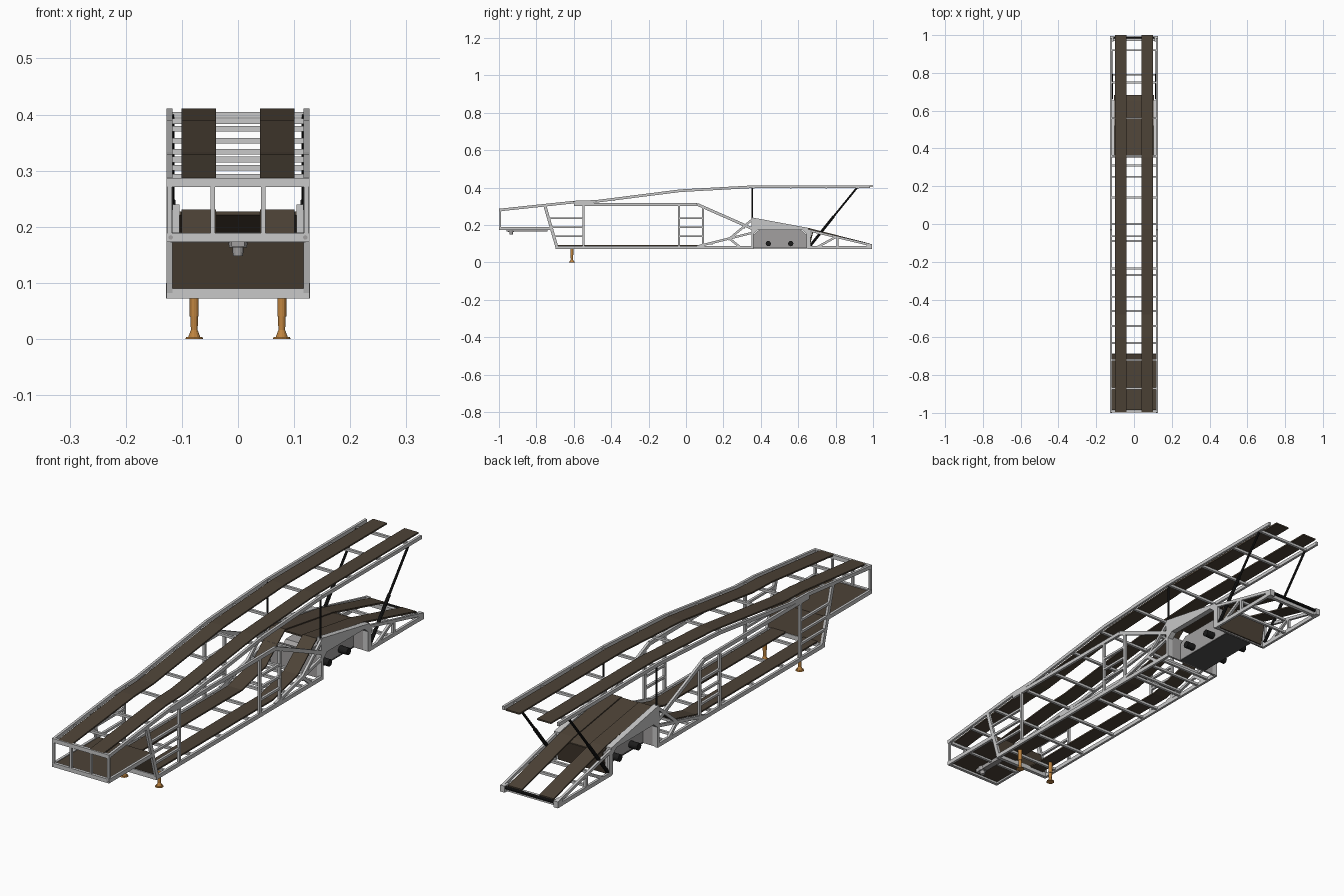
import bpy, bmesh, math
from mathutils import Vector, Matrix


def mat(name, rgb):
    m = bpy.data.materials.new(name)
    m.diffuse_color = (*rgb, 1)
    return m


STEEL = mat("light_grey_steel", (0.58, 0.58, 0.58))
GREY = mat("mid_grey", (0.36, 0.35, 0.35))
DARK = mat("dark_grey", (0.08, 0.08, 0.08))
BLACK = mat("black", (0.012, 0.012, 0.012))
BROWN = mat("deck_brown", (0.075, 0.056, 0.038))
ORANGE = mat("leg_orange", (0.52, 0.23, 0.05))


def finish(name, bm, m):
    bmesh.ops.recalc_face_normals(bm, faces=bm.faces)
    me = bpy.data.meshes.new(name)
    bm.to_mesh(me)
    bm.free()
    me.materials.append(m)
    ob = bpy.data.objects.new(name, me)
    bpy.context.collection.objects.link(ob)
    return ob


def beams(name, segs, m, w=0.01, h=0.012):
    """Square tubes between pairs of points, joined in one object."""
    bm = bmesh.new()
    for a, b in segs:
        a, b = Vector(a), Vector(b)
        d = (b - a).normalized()
        side = Vector((1, 0, 0)) if abs(d.x) < 0.9 else Vector((0, 1, 0))
        up = d.cross(side).normalized()
        M = Matrix((side * w, d * (b - a).length, up * h)).transposed().to_4x4()
        M.translation = (a + b) / 2
        bmesh.ops.create_cube(bm, size=1, matrix=M)
    return finish(name, bm, m)


def side_beams(name, segs, m=STEEL, w=0.01, h=0.012, x=0.122):
    """Tubes given as (y, z) pairs, repeated on both sides."""
    return beams(name, [((s * x, *a), (s * x, *b)) for s in (-1, 1) for a, b in segs], m, w, h)


def path(pts):
    return list(zip(pts, pts[1:]))


def cross(name, yz, m=STEEL, w=0.01, h=0.01, x=0.12):
    return beams(name, [((-x, y, z), (x, y, z)) for y, z in yz], m, w, h)


def prism(name, prof, spans, m):
    """(y, z) outline extruded over each x span."""
    bm = bmesh.new()
    for x0, x1 in spans:
        f = bm.faces.new([bm.verts.new((x0, y, z)) for y, z in prof])
        r = bmesh.ops.extrude_face_region(bm, geom=[f])
        bmesh.ops.translate(bm, vec=(x1 - x0, 0, 0),
                            verts=[v for v in r["geom"] if isinstance(v, bmesh.types.BMVert)])
    return finish(name, bm, m)


def ribbon(name, pts, spans, m=BROWN, t=0.006):
    """Thin deck that follows a (y, z) path."""
    return prism(name, pts + [(y, z - t) for y, z in reversed(pts)], spans, m)


def cyls(name, items, m, n=16):
    """Cones or cylinders: (start, end, radius at start, radius at end)."""
    bm = bmesh.new()
    for a, b, r0, r1 in items:
        a, b = Vector(a), Vector(b)
        M = (b - a).to_track_quat('Z', 'Y').to_matrix().to_4x4()
        M.translation = (a + b) / 2
        bmesh.ops.create_cone(bm, cap_ends=True, segments=n, radius1=r0, radius2=r1,
                              depth=(b - a).length, matrix=M)
    return finish(name, bm, m)


TRACKS = [(-0.101, -0.039), (0.039, 0.101)]

# upper deck: side rails, wheel tracks and cross bars
UP = [(-0.995, 0.28), (-0.6, 0.322), (-0.48, 0.326), (-0.03, 0.383), (0.353, 0.404), (0.985, 0.404)]


def up_z(y):
    for (a, za), (b, zb) in path(UP):
        if y <= b:
            return za + (zb - za) * (y - a) / (b - a)
    return UP[-1][1]


side_beams("upper_rail", path(UP), h=0.014)
ribbon("upper_track", [(y, z + 0.007) for y, z in UP[:-1]] + [(1.0, 0.411)], TRACKS)
cross("upper_cross_bar", [(y, up_z(y) - 0.004) for y in
      (-0.87, -0.72, -0.54, -0.385, -0.235, -0.065, 0.14, 0.36, 0.56, 0.75, 0.92)])

# main side frame
side_beams("middle_rail", path([(-0.6, 0.31), (0.06, 0.31), (0.355, 0.18)]), h=0.015)
side_beams("bottom_rail", [((-0.695, 0.08), (0.36, 0.08)), ((0.65, 0.08), (0.99, 0.08))], h=0.016)
side_beams("front_slanted_post", [((-0.755, 0.305), (-0.69, 0.08))], h=0.016)
side_beams("side_post", [((-0.548, 0.08), (-0.548, 0.315)), ((-0.038, 0.08), (-0.038, 0.31)),
                         ((0.09, 0.08), (0.09, 0.298))], h=0.011)
rungs = []
for z in (0.235, 0.187, 0.14):
    rungs += [((-0.69 - (z - 0.08) * 0.29, z), (-0.548, z)), ((-0.038, z), (0.09, z))]
side_beams("side_ladder_rung", rungs, h=0.009)

# truss around the wheel hump and the tail
side_beams("hump_truss", [((0.06, 0.085), (0.355, 0.158)), ((0.225, 0.12), (0.358, 0.232)),
                          ((0.235, 0.125), (0.29, 0.08)), ((0.355, 0.08), (0.355, 0.235))])
side_beams("tail_truss", [((0.65, 0.172), (0.99, 0.092)), ((0.81, 0.08), (0.81, 0.135)),
                          ((0.66, 0.08), (0.66, 0.17)), ((0.7, 0.08), (0.8, 0.135))])
prism("wheel_side_plate", [(0.352, 0.24), (0.655, 0.184), (0.655, 0.075), (0.643, 0.075),
                           (0.643, 0.155), (0.62, 0.174), (0.385, 0.174), (0.362, 0.155),
                           (0.362, 0.075), (0.352, 0.075)],
      [(-0.127, -0.104), (0.104, 0.127)], STEEL)
for i, y in enumerate((0.357, 0.648)):
    prism("wheel_end_panel_%d" % i, [(y - .004, .075), (y + .004, .075), (y + .004, .17), (y - .004, .17)],
          [(-0.12, 0.12)], GREY)

# axle box and hubs
prism("axle_box", [(0.362, 0.078), (0.643, 0.078), (0.643, 0.15), (0.615, 0.172),
                   (0.39, 0.172), (0.362, 0.15)], [(-0.062, 0.062)], GREY)
prism("axle_box_floor", [(0.36, 0.074), (0.645, 0.074), (0.645, 0.079), (0.36, 0.079)],
      [(-0.063, 0.063)], DARK)
cyls("wheel_hub", [((s * 0.06, y, 0.1), (s * 0.1, y, 0.1), 0.014, 0.014)
                   for s in (-1, 1) for y in (0.44, 0.56)], BLACK)

# lower deck: tracks, hump plate and cross bars
ribbon("lower_track", [(-0.69, 0.093), (0.08, 0.093), (0.235, 0.132), (0.355, 0.231),
                       (0.655, 0.184), (0.985, 0.1)], TRACKS)
ribbon("hump_plate", [(0.352, 0.227), (0.655, 0.18), (0.68, 0.172)], [(-0.105, 0.105)])
prism("hump_rear_panel", [(0.655, 0.078), (0.66, 0.078), (0.682, 0.17), (0.675, 0.172)],
      [(-0.105, 0.105)], BROWN)
cross("lower_cross_bar", [(y, 0.081) for y in
      (-0.63, -0.46, -0.27, -0.09, 0.0, 0.14, 0.25, 0.31, 0.79)] +
      [(0.14, 0.1), (0.25, 0.135), (0.31, 0.185), (0.79, 0.138)])
cross("front_lower_beam", [(-0.692, 0.081)], w=0.014, h=0.018, x=0.127)

# front box: floor, bulkhead, grille
ribbon("front_floor", [(-0.985, 0.186), (-0.72, 0.186)], [(-0.118, 0.118)])
prism("front_bulkhead", [(-0.722, 0.186), (-0.715, 0.186), (-0.686, 0.085), (-0.693, 0.085)],
      [(-0.118, 0.118)], BROWN)
side_beams("front_floor_rail", [((-0.998, 0.181), (-0.715, 0.181))], h=0.016)
cross("front_beam", [(-0.993, 0.279), (-0.993, 0.181)], w=0.012, h=0.016, x=0.127)
beams("front_grille_post", [((x, -0.993, 0.181), (x, -0.993, 0.279))
                            for x in (-0.122, -0.045, 0.045, 0.122)], STEEL, 0.008, 0.01)
cross("front_floor_bar", [(-0.87, 0.177), (-0.74, 0.177)])
cyls("front_bolt", [((s * 0.12, -0.997, 0.181), (s * 0.12, -1.0, 0.181), 0.004, 0.004)
                    for s in (-1, 1)], GREY, 10)

# coupling pin under the front floor
cyls("coupling_pin", [((0, -0.935, 0.182), (0, -0.935, 0.163), 0.018, 0.016),
                      ((0, -0.935, 0.164), (0, -0.935, 0.148), 0.01, 0.009)], GREY)
prism("coupling_plate", [(-0.96, 0.165), (-0.74, 0.165), (-0.74, 0.18), (-0.96, 0.18)],
      [(-0.012, 0.012)], GREY)

# support legs
legs = []
for s in (-0.078, 0.078):
    legs += [((s, -0.61, 0), (s, -0.61, 0.004), 0.016, 0.014),
             ((s, -0.61, 0.003), (s, -0.61, 0.016), 0.011, 0.006),
             ((s, -0.61, 0.014), (s, -0.61, 0.05), 0.006, 0.007),
             ((s, -0.61, 0.04), (s, -0.61, 0.088), 0.008, 0.008)]
cyls("support_leg", legs, ORANGE, 12)

# lifting struts
struts = []
for s in (-0.118, 0.118):
    struts += [((s, 0.355, 0.23), (s, 0.355, 0.4), 0.004, 0.004),
               ((s, 0.665, 0.09), (s, 0.79, 0.246), 0.007, 0.007),
               ((s, 0.78, 0.234), (s, 0.915, 0.4), 0.005, 0.005)]
cyls("lifting_strut", struts, BLACK, 10)

# tail beam, corner blocks and ramp hinge
cross("tail_beam", [(0.975, 0.082)], w=0.014, h=0.018, x=0.125)
cyls("ramp_hinge", [((-0.11, 0.988, 0.09), (0.11, 0.988, 0.09), 0.006, 0.006)], BLACK, 10)
prism("tail_corner_block", [(0.965, 0.072), (0.995, 0.072), (0.995, 0.098), (0.965, 0.1)],
      [(-0.128, -0.108), (0.108, 0.128)], STEEL)
